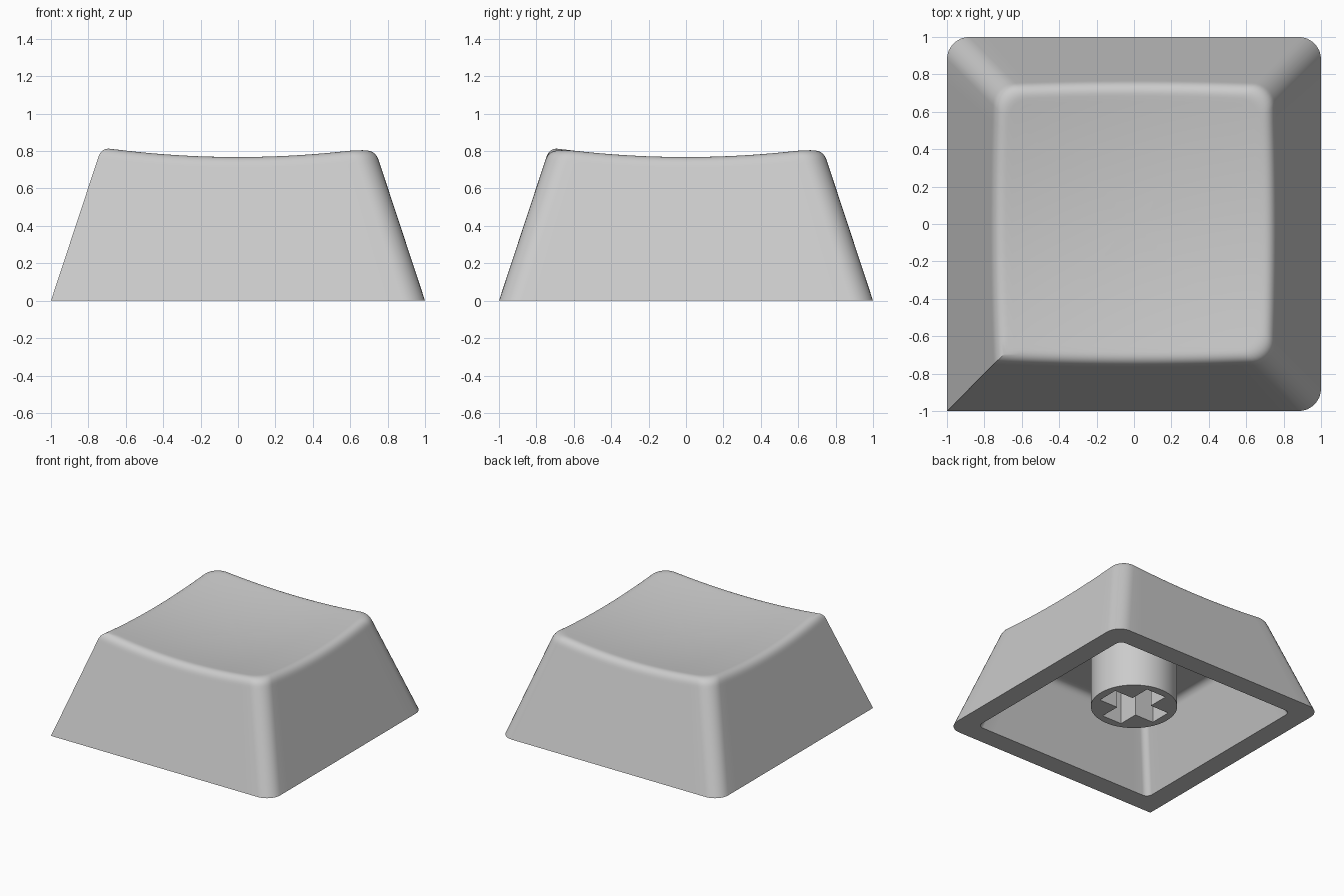
import bpy, bmesh, math
from mathutils import Vector

if "Cube" in bpy.data.objects:
    bpy.data.objects.remove(bpy.data.objects["Cube"])

SLOPE = 0.33     # inward lean of the walls per unit of height
SIDE, ARC = 16, 8   # segments per side and per rounded corner

grey = bpy.data.materials.new("light grey plastic")
grey.diffuse_color = (0.6, 0.6, 0.6, 1)
grey.use_nodes = True
grey.node_tree.nodes["Principled BSDF"].inputs["Base Color"].default_value = grey.diffuse_color


def ring_point(half, radius, corner, step):
    """Point on a rounded square; steps past ARC run along the following side."""
    def arc(c, i):
        r = radius[c % 4]
        a = math.radians(90 * (c + i / ARC))
        mid = math.radians(90 * c + 45)
        s = (half - r) * math.sqrt(2)
        return Vector((s * math.cos(mid) + r * math.cos(a),
                       s * math.sin(mid) + r * math.sin(a)))
    if step <= ARC:
        return arc(corner, step)
    return arc(corner, ARC).lerp(arc(corner + 1, 0), (step - ARC) / SIDE)


def shell(bm, half, radius, top, fillet):
    """Leaning wall, rounded upper edge and top surface; returns the base ring."""
    columns = []
    for c in range(4):
        for s in range(ARC + SIDE):
            def wall(z):
                p = ring_point(half - SLOPE * z, radius, c, s)
                return Vector((p.x, p.y, z))
            z = 0.7
            for _ in range(20):
                p = wall(z)
                z = top(p.x, p.y)
            edge = wall(z)

            def inward(f):
                return Vector((edge.x * f, edge.y * f, top(edge.x * f, edge.y * f)))
            a, b = wall(z - fillet), inward(1 - fillet / (half - SLOPE * z))
            col = [wall(0), wall(z - fillet * 1.25)]
            for i in range(9):
                t = i / 8
                col.append(a * (1 - t) ** 2 + edge * 2 * t * (1 - t) + b * t * t)
            col += [inward(f) for f in (0.88, 0.75, 0.6, 0.45, 0.3, 0.15)]
            columns.append([bm.verts.new(v) for v in col])
    n = len(columns)
    centre = bm.verts.new((0, 0, top(0, 0)))
    for i in range(n):
        p, q = columns[i], columns[(i + 1) % n]
        for j in range(len(p) - 1):
            bm.faces.new((p[j], q[j], q[j + 1], p[j + 1]))
        bm.faces.new((p[-1], q[-1], centre))
    return [col[0] for col in columns]


def finish(name, bm):
    bmesh.ops.remove_doubles(bm, verts=bm.verts, dist=1e-5)
    bmesh.ops.recalc_face_normals(bm, faces=bm.faces)
    mesh = bpy.data.meshes.new(name)
    bm.to_mesh(mesh)
    bm.free()
    mesh.materials.append(grey)
    obj = bpy.data.objects.new(name, mesh)
    bpy.context.collection.objects.link(obj)
    return obj


def smooth(obj):
    bpy.ops.object.select_all(action='DESELECT')
    obj.select_set(True)
    bpy.context.view_layer.objects.active = obj
    bpy.ops.object.shade_smooth_by_angle(angle=math.radians(30))


# Hollow cap: dished top, three rounded corners and one sharp front left corner
bm = bmesh.new()
outer = shell(bm, 1.0, (0.12, 0.12, 0.0, 0.12),
              lambda x, y: 0.72 + 0.1 * (x * x + y * y), 0.06)
inner = shell(bm, 0.835, (0.05,) * 4, lambda x, y: 0.55, 0.05)
for i in range(len(outer)):
    j = (i + 1) % len(outer)
    bm.faces.new((outer[i], outer[j], inner[j], inner[i]))
smooth(finish("cap", bm))

# Round stem under the ceiling
bm = bmesh.new()
bmesh.ops.create_cone(bm, cap_ends=True, segments=64, radius1=0.325, radius2=0.325, depth=0.45)
bmesh.ops.translate(bm, verts=bm.verts, vec=(0, 0, 0.335))
stem = finish("stem", bm)

# Cross-shaped socket cut into the stem
L, W = 0.26, 0.09
outline = [(L, -W), (L, W), (W, W), (W, L), (-W, L), (-W, W),
           (-L, W), (-L, -W), (-W, -W), (-W, -L), (W, -L), (W, -W)]
bm = bmesh.new()
face = bm.faces.new([bm.verts.new((x, y, 0)) for x, y in outline])
up = bmesh.ops.extrude_face_region(bm, geom=[face])
bmesh.ops.translate(bm, verts=[v for v in up["geom"] if isinstance(v, bmesh.types.BMVert)],
                    vec=(0, 0, 0.52))
cutter = finish("socket_cutter", bm)
cutter.hide_render = True
cutter.hide_set(True)
cut = stem.modifiers.new("socket", 'BOOLEAN')
cut.operation, cut.solver, cut.object = 'DIFFERENCE', 'EXACT', cutter
smooth(stem)
# Bake the cut so the sharp edges follow the socket
bpy.ops.object.modifier_apply(modifier="socket")
smooth(stem)
